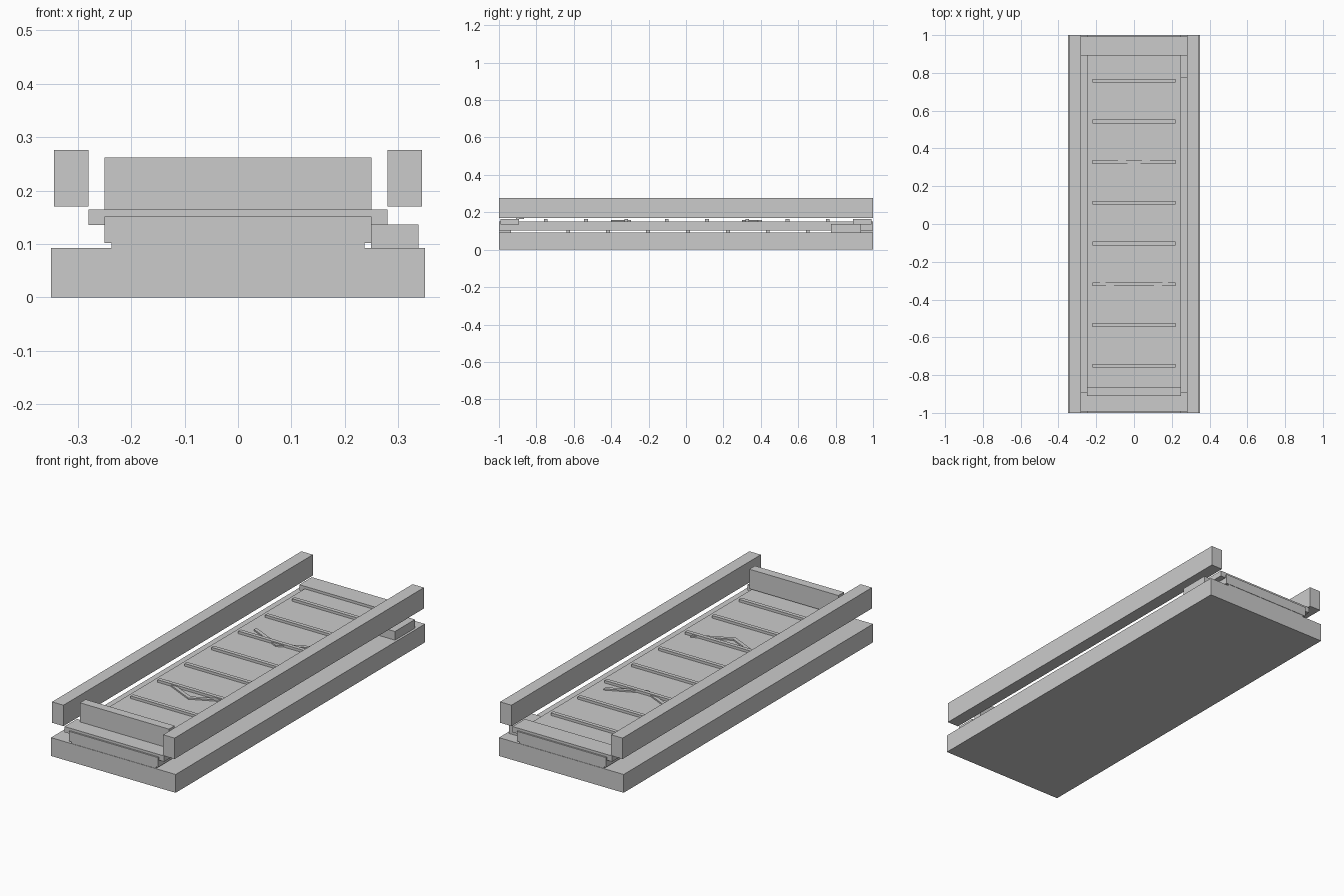
import bpy, bmesh
from mathutils import Matrix

if "Cube" in bpy.data.objects:
    bpy.data.objects.remove(bpy.data.objects["Cube"])


def add_box(name, x, y, z):
    """Box from (min, max) ranges on each axis."""
    bm = bmesh.new()
    bmesh.ops.create_cube(bm, size=1)
    for v in bm.verts:
        for i, (lo, hi) in enumerate((x, y, z)):
            v.co[i] = (lo + hi) / 2 + v.co[i] * (hi - lo)
    return finish(name, bm)


def finish(name, bm):
    mesh = bpy.data.meshes.new(name)
    bm.to_mesh(mesh)
    bm.free()
    obj = bpy.data.objects.new(name, mesh)
    bpy.context.collection.objects.link(obj)
    return obj


def add_chevron(name, tip_y, z0, z1):
    """V-shaped marker pointing towards the front."""
    w = 0.02
    outline = [(0, tip_y), (0.18, tip_y + 0.085), (0.18, tip_y + 0.085 + w),
               (0, tip_y + w), (-0.18, tip_y + 0.085 + w), (-0.18, tip_y + 0.085)]
    bm = bmesh.new()
    low = [bm.verts.new((x, y, z0)) for x, y in outline]
    high = [bm.verts.new((x, y, z1)) for x, y in outline]
    for i in range(6):
        j = (i + 1) % 6
        bm.faces.new((low[i], low[j], high[j], high[i]))
    bm.faces.new(high)
    bm.faces.new(low[::-1])
    bmesh.ops.recalc_face_normals(bm, faces=bm.faces)
    return finish(name, bm)


# Base and belt
add_box("base", (-0.35, 0.35), (-1, 1), (0, 0.093))
add_box("belt", (-0.25, 0.25), (-1, 1), (0.102, 0.152))

# Side guard rails
for side, s in (("left", -1), ("right", 1)):
    add_box(f"{side}_guard_rail", sorted((s * 0.28, s * 0.344)), (-1, 1), (0.17, 0.276))

# End plates, stop board at the front, supports beneath the belt ends
for end, s in (("front", -1), ("back", 1)):
    add_box(f"{end}_end_plate", (-0.28, 0.28), sorted((s * 0.892, s * 0.992)), (0.136, 0.165))
    add_box(f"{end}_belt_support", (-0.237, 0.237), sorted((s * 0.935, s * 0.998)), (0.092, 0.103))
add_box("front_stop_board", (-0.25, 0.25), (-0.91, -0.865), (0.163, 0.262))

# Drive motor housing
add_box("motor_housing", (0.249, 0.338), (0.776, 0.936), (0.092, 0.137))

# Slats on the upper and lower runs of the belt
for i in range(8):
    y = -0.75 + i * 0.2155
    add_box(f"upper_slat_{i + 1}", (-0.221, 0.221), (y - 0.01, y + 0.01), (0.15, 0.165))
for i in range(7):
    y = -0.63 + i * 0.2135
    add_box(f"lower_slat_{i + 1}", (-0.221, 0.221), (y - 0.01, y + 0.01), (0.092, 0.103))

# Direction markers
for i, tip in enumerate((-0.4, 0.3)):
    add_chevron(f"direction_chevron_{i + 1}", tip, 0.15, 0.159)
